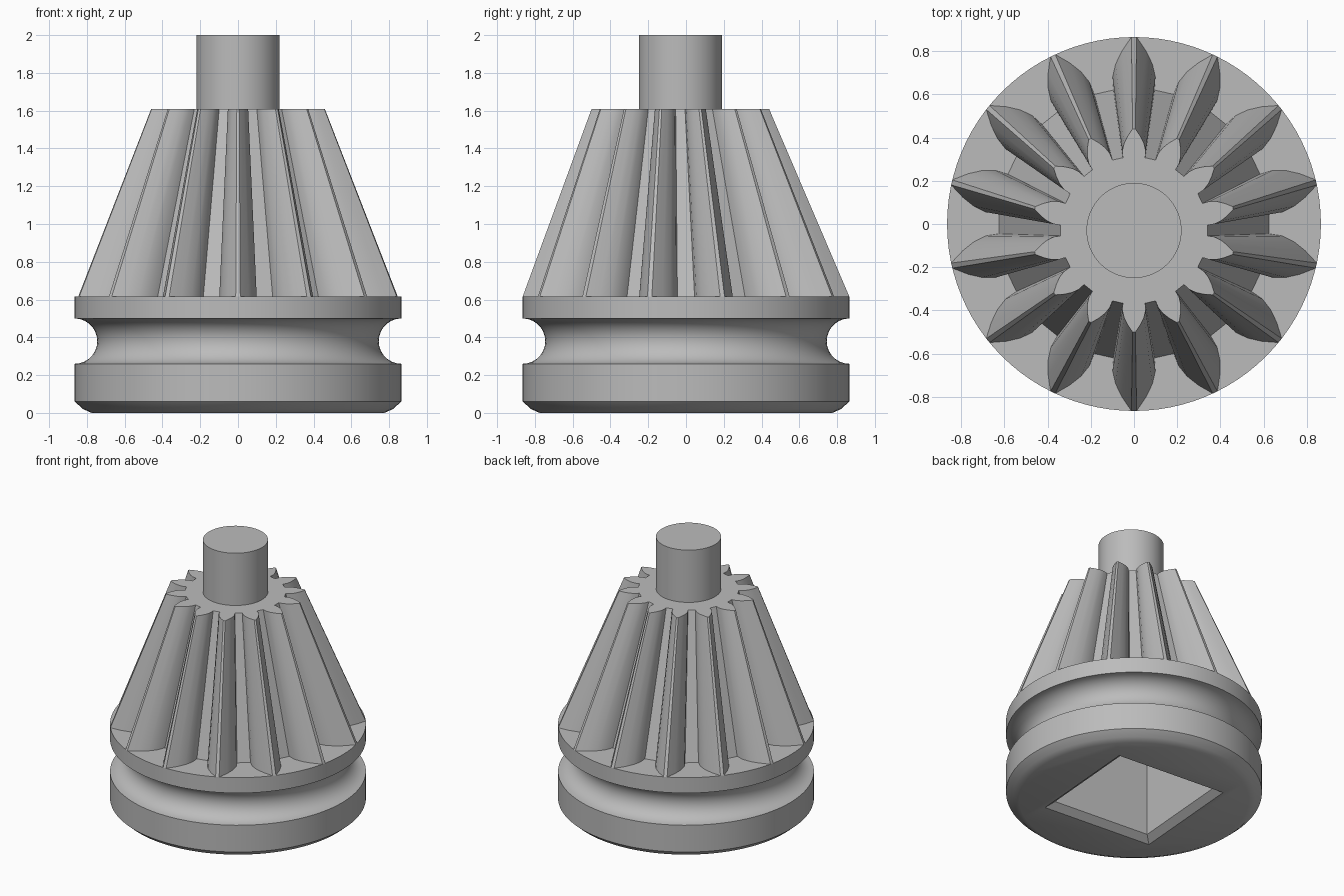
import bpy
import bmesh
import math

cube = bpy.data.objects.get("Cube")
if cube:
    bpy.data.objects.remove(cube, do_unlink=True)

grey = bpy.data.materials.new("plain grey")
grey.use_nodes = True
colour = (0.5, 0.5, 0.5, 1)
grey.diffuse_color = colour
grey.node_tree.nodes["Principled BSDF"].inputs["Base Color"].default_value = colour


def ring(radius, z, sides=96, turn=0.0, y=0.0):
    """Regular polygon of points at height z."""
    return [(radius * math.cos(turn + math.tau * i / sides),
             y + radius * math.sin(turn + math.tau * i / sides), z)
            for i in range(sides)]


def loft(name, rings):
    """Closed solid skinned through equal-sized rings."""
    bm = bmesh.new()
    loops = [[bm.verts.new(p) for p in r] for r in rings]
    n = len(loops[0])
    for low, high in zip(loops, loops[1:]):
        for i in range(n):
            j = (i + 1) % n
            bm.faces.new((low[i], low[j], high[j], high[i]))
    bm.faces.new(loops[0][::-1])
    bm.faces.new(loops[-1])
    bmesh.ops.recalc_face_normals(bm, faces=bm.faces)
    mesh = bpy.data.meshes.new(name)
    bm.to_mesh(mesh)
    bm.free()
    mesh.materials.append(grey)
    obj = bpy.data.objects.new(name, mesh)
    bpy.context.collection.objects.link(obj)
    return obj


def select(obj):
    bpy.ops.object.select_all(action='DESELECT')
    obj.select_set(True)
    bpy.context.view_layer.objects.active = obj


RIM, DISC_TOP, GEAR_TOP, LEAN = 0.865, 0.615, 1.61, -0.03

# Base: chamfered foot, half-round groove, flat disc
profile = [(0.775, 0), (0.82, 0.02), (RIM, 0.06)]
steps = 14
for i in range(steps + 1):
    a = math.pi * i / steps
    profile.append((RIM - 0.12 * math.sin(a), 0.38 - 0.12 * math.cos(a)))
profile.append((RIM, DISC_TOP))
base = loft("grooved_base", [ring(r, z) for r, z in profile])

# Tapered gear: one tooth flank, mirrored and repeated
TEETH = 14
flank = [(0.62, 0.095), (0.68, 0.099), (0.74, 0.085), (0.80, 0.056), (RIM, 0.012)]
tooth = [(r, -w) for r, w in flank] + [(r, w) for r, w in reversed(flank)]


def gear_ring(scale, z, y):
    points = []
    for k in range(TEETH):
        a = math.pi / 2 + math.tau * k / TEETH
        c, s = math.cos(a), math.sin(a)
        points += [(scale * (r * c - w * s), y + scale * (r * s + w * c), z)
                   for r, w in tooth]
    return points


gear = loft("tapered_gear", [gear_ring(1, DISC_TOP, 0), gear_ring(0.543, GEAR_TOP, LEAN)])

# Shaft on top of the gear
shaft = loft("top_shaft", [ring(0.22, GEAR_TOP - 0.02, 64, y=LEAN), ring(0.22, 2, 64, y=LEAN)])

# Square socket with a chamfered mouth, cut up from below
turn = math.radians(40.5)
socket = loft("socket_cutter", [ring(r, z, 4, turn) for r, z in
                                ((0.645, -0.02), (0.61, 0), (0.54, 0.04), (0.54, 0.8))])
socket.hide_render = True
for part in (base, gear):
    cut = part.modifiers.new("socket", 'BOOLEAN')
    cut.operation = 'DIFFERENCE'
    cut.solver = 'EXACT'
    cut.object = socket
    select(part)
    bpy.ops.object.modifier_apply(modifier=cut.name)
bpy.data.objects.remove(socket, do_unlink=True)

# Smooth round surfaces, keep crisp edges
for part in (base, gear, shaft):
    select(part)
    bpy.ops.object.shade_smooth_by_angle(angle=math.radians(25))
